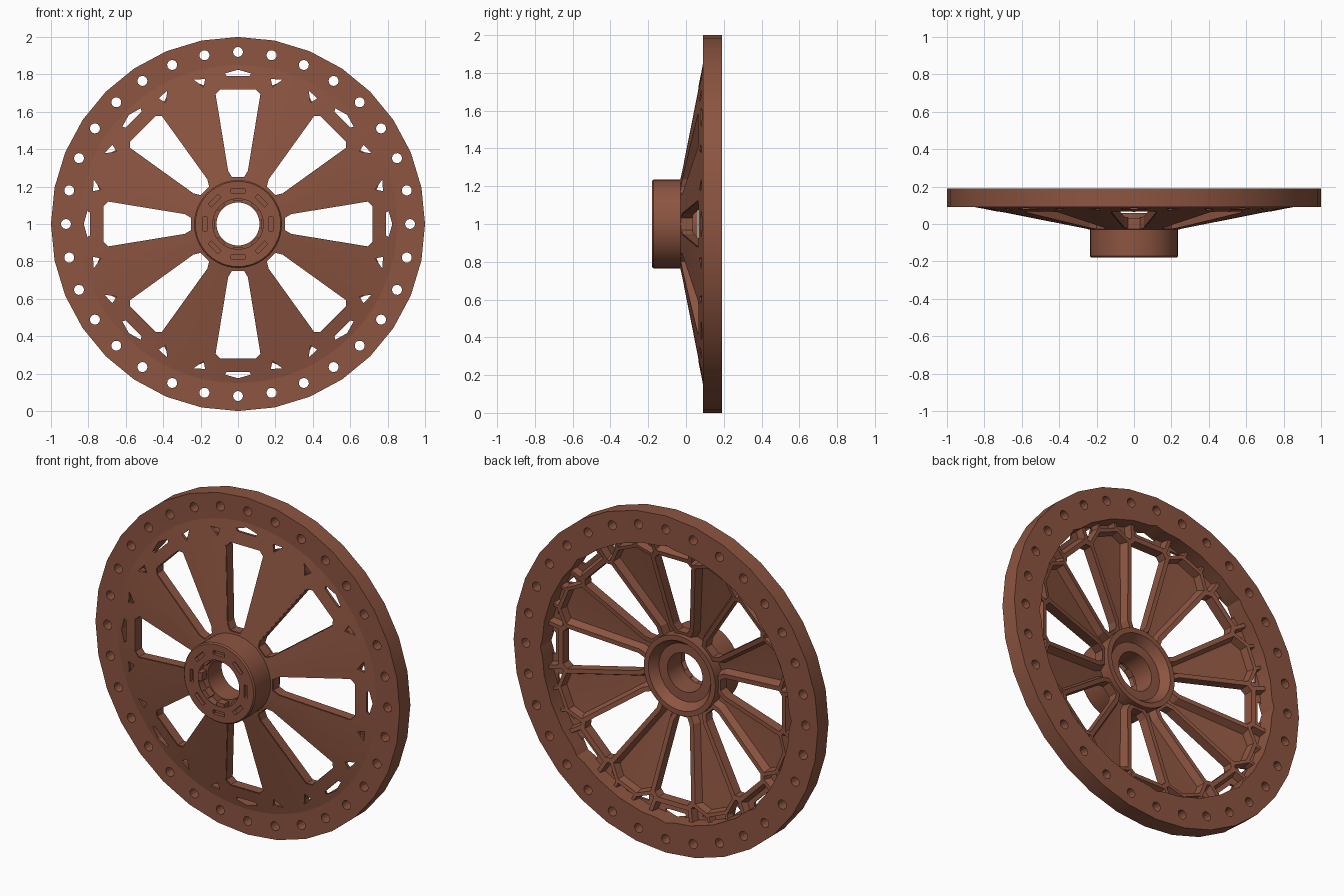
import bpy, bmesh, math
from mathutils import Vector

if "Cube" in bpy.data.objects:
    bpy.data.objects.remove(bpy.data.objects["Cube"])

brown = bpy.data.materials.new("rust_brown")
brown.diffuse_color = (0.262, 0.090, 0.052, 1)
brown.use_nodes = True
brown.node_tree.nodes["Principled BSDF"].inputs["Base Color"].default_value = brown.diffuse_color
STEP = math.pi / 4          # eight windows


def cone(r, lift=0.0):
    """Depth of the dished front surface at radius r."""
    return -0.03 + (r - 0.235) * 0.12 / 0.615 + lift


def place(u, v, a, y):
    """Tangential u and radial v, turned by a from the top of the wheel."""
    return Vector((u * math.cos(a) + v * math.sin(a), y,
                   1 + v * math.cos(a) - u * math.sin(a)))


def finish(bm, name, smooth=False):
    bmesh.ops.recalc_face_normals(bm, faces=bm.faces)
    me = bpy.data.meshes.new(name)
    bm.to_mesh(me)
    bm.free()
    me.materials.append(brown)
    ob = bpy.data.objects.new(name, me)
    bpy.context.collection.objects.link(ob)
    if smooth:
        shade(ob)
    return ob


def shade(ob):
    bpy.ops.object.select_all(action='DESELECT')
    bpy.context.view_layer.objects.active = ob
    ob.select_set(True)
    bpy.ops.object.shade_smooth_by_angle(angle=math.radians(25))


def loft(bm, loops, closed):
    """Skin loops of points; closed joins last to first, else caps both ends."""
    vs = [[bm.verts.new(p) for p in lp] for lp in loops]
    n = len(vs[0])
    for i in range(len(vs) if closed else len(vs) - 1):
        a, b = vs[i], vs[(i + 1) % len(vs)]
        for k in range(n):
            bm.faces.new((a[k], a[(k + 1) % n], b[(k + 1) % n], b[k]))
    if not closed:
        bm.faces.new(vs[0])
        bm.faces.new(vs[-1])


def lathe(name, profile, segs):
    bm = bmesh.new()
    loft(bm, [[place(0, r, 2 * math.pi * k / segs, y) for r, y in profile]
              for k in range(segs)], True)
    return finish(bm, name)


def prism(bm, poly, a, y0, y1):
    loft(bm, [[place(u, v, a, y) for u, v in poly] for y in (y0, y1)], False)


def offset(poly, d):
    """Move the sides of a convex clockwise outline outward by d."""
    pts = [Vector(p) for p in poly]
    out = []
    for i, p in enumerate(pts):
        e = (p - pts[i - 1]).normalized()
        f = (pts[(i + 1) % len(pts)] - p).normalized()
        n1, n2 = Vector((-e.y, e.x)), Vector((-f.y, f.x))
        out.append(tuple(p + (n1 + n2) * d / (1 + n1.dot(n2))))
    return out


def cut(ob, bm):
    cutter = finish(bm, "cutter")
    cutter.hide_render = True
    m = ob.modifiers.new("cut", 'BOOLEAN')
    m.operation, m.solver, m.object = 'DIFFERENCE', 'EXACT', cutter
    bpy.context.view_layer.objects.active = ob
    bpy.ops.object.modifier_apply(modifier=m.name)
    bpy.data.objects.remove(cutter)
    shade(ob)


def mirror(poly):
    return [(-u, v) for u, v in reversed(poly)]


# Outlines, clockwise
right = [(0.095, 0.72), (0.12, 0.695), (0.053, 0.285), (0.032, 0.25)]
window = right + mirror(right)
slot = [(-0.07, 0.805), (0.0, 0.825), (0.07, 0.805), (0.06, 0.79), (-0.06, 0.79)]
gusset = [(0.175, 0.775), (0.238, 0.772), (0.185, 0.733)]

# Outer rim with bolt holes
rim = lathe("rim", [(0.815, 0.09), (1, 0.09), (1, 0.19), (0.815, 0.19)], 32)
bm = bmesh.new()
for k in range(32):
    ring = [(0.027 * math.sin(t * math.pi / 6), 0.92 + 0.027 * math.cos(t * math.pi / 6))
            for t in range(12)]
    prism(bm, ring, k * math.pi / 16, 0.0, 0.3)
for k in range(8):
    prism(bm, slot, k * STEP, 0.0, 0.3)
cut(rim, bm)

# Dished web with windows, slots and gusset openings
web = lathe("dished_web", [(0.2, cone(0.2)), (0.85, 0.09), (0.85, 0.105), (0.2, cone(0.2, 0.02))], 64)
bm = bmesh.new()
for k in range(8):
    for poly in (offset(window, 0.004), slot, gusset, mirror(gusset)):
        prism(bm, poly, k * STEP, -0.2, 0.3)
cut(web, bm)

# Raised tapered frames behind each window
bm = bmesh.new()
for k in range(8):
    loops = []
    for d, lift in ((0, 0.002), (0, 0.06), (0.026, 0.06), (0.046, 0.012)):
        loops.append([place(u, v, k * STEP, cone(math.hypot(u, v), lift))
                      for u, v in offset(window, d)])
    loft(bm, loops, True)
finish(bm, "window_frames")


def beam(bm, p, q, w, a, height=0.06):
    """Tapered rib on the back of the web from p to q."""
    p, q = Vector(p), Vector(q)
    n = (q - p).normalized()
    n = Vector((-n.y, n.x))
    loops = []
    for lift, h in ((0.008, w), (height, w * 0.55)):
        pts = (p + n * h, q + n * h, q - n * h, p - n * h)
        loops.append([place(c.x, c.y, a, cone(c.length, lift)) for c in pts])
    loft(bm, loops, False)


# Ribs closing the spoke ends and tying the frames to the rim
bm = bmesh.new()
t = math.tan(STEP / 2)
for k in range(8):
    for s in (-1, 1):
        beam(bm, (s * 0.12, 0.70), (s * 0.238, 0.742), 0.018, k * STEP)
        beam(bm, (s * 0.11, 0.72), (s * 0.135, 0.815), 0.02, k * STEP)
        beam(bm, (s * 0.238, 0.742), (s * 0.258, 0.785), 0.015, k * STEP)
    beam(bm, (-0.07, 0.772), (0.07, 0.772), 0.018, (k + 0.5) * STEP)
finish(bm, "spoke_end_ribs")

# Hub barrel with stepped bore and castellated front recess
hub = lathe("hub", [(0.115, -0.12), (0.15, -0.12), (0.15, -0.165), (0.135, -0.18),
                    (0.228, -0.18), (0.235, -0.172), (0.235, 0.06), (0.205, 0.06),
                    (0.17, 0.01), (0.115, 0.01)], 48)
bm = bmesh.new()
for k in range(8):
    prism(bm, [(-0.037, 0.188), (0.037, 0.188), (0.037, 0.165), (-0.037, 0.165)],
          k * STEP, -0.2, -0.16)
cut(hub, bm)

# Lugs stepping into the bore
bm = bmesh.new()
for k in range(8):
    prism(bm, [(-0.025, 0.16), (0.025, 0.16), (0.025, 0.122), (-0.025, 0.122)],
          k * STEP, -0.165, -0.11)
finish(bm, "bore_lugs")
